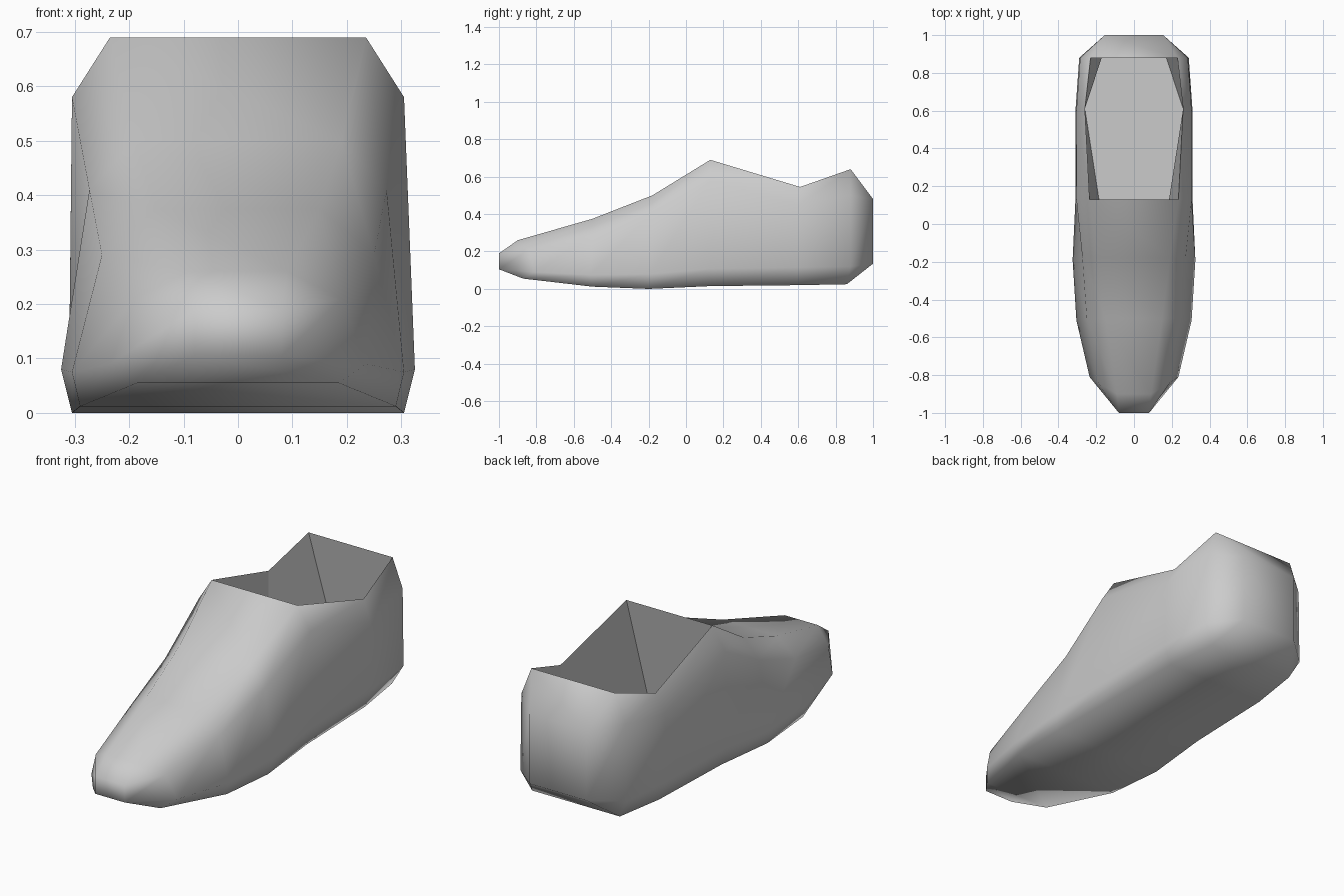
import bpy
import bmesh

cube = bpy.data.objects.get("Cube")
if cube:
    bpy.data.objects.remove(cube, do_unlink=True)

grey = bpy.data.materials.new("light_grey")
grey.use_nodes = True
COLOR = (0.6, 0.6, 0.6, 1)
grey.diffuse_color = COLOR
grey.node_tree.nodes["Principled BSDF"].inputs["Base Color"].default_value = COLOR


def mirrored(half):
    """Close a half section into a full one across x = 0."""
    return half + [(-x, y, z) for x, y, z in reversed(half)]


def finish(bm, name, smooth):
    bmesh.ops.remove_doubles(bm, verts=bm.verts, dist=0.0001)
    mesh = bpy.data.meshes.new(name)
    for face in bm.faces:
        face.smooth = smooth
    bm.to_mesh(mesh)
    bm.free()
    mesh.materials.append(grey)
    obj = bpy.data.objects.new(name, mesh)
    bpy.context.collection.objects.link(obj)
    return obj


# Half sections from toe to heel: sole bottom, sole edge, shoulder, top
SECTIONS = [
    [(.08, -1, .105), (.08, -1, .105), (.08, -1, .19), (.08, -1, .19)],
    [(.185, -.87, .055), (.235, -.81, .09), (.19, -.84, .21), (.09, -.9, .26)],
    [(.29, -.5, .012), (.305, -.51, .075), (.25, -.5, .29), (.15, -.5, .375)],
    [(.305, -.2, 0), (.325, -.19, .08), (.273, -.18, .41), (.19, -.18, .5)],
    [(.285, .13, .015), (.31, .13, .108), (.305, .13, .58), (.235, .13, .69)],
    [(.275, .6, .02), (.31, .6, .115), (.305, .6, .45), (.26, .61, .545)],
    [(.24, .86, .025), (.29, .88, .12), (.285, .88, .5), (.23, .88, .64)],
    [(.155, 1, .135), (.155, 1, .135), (.155, 1, .48), (.155, 1, .48)],
]
OPEN_SPANS = (4, 5)  # foot opening
TOP = 3

# Outer shell lofted through the sections
bm = bmesh.new()
rings = [[bm.verts.new(p) for p in mirrored(s)] for s in SECTIONS]
count = len(rings[0])
for i, (a, b) in enumerate(zip(rings, rings[1:])):
    for j in range(count):
        if j == TOP and i in OPEN_SPANS:
            continue
        k = (j + 1) % count
        bm.faces.new((a[j], a[k], b[k], b[j]))
bm.faces.new(rings[0])
bm.faces.new(reversed(rings[-1]))
bmesh.ops.remove_doubles(bm, verts=bm.verts, dist=0.0001)
bmesh.ops.recalc_face_normals(bm, faces=bm.faces)
finish(bm, "shoe_shell", True)

# Flat-sided lining from the rim down to the insole
rim_half = [s[TOP] for s in SECTIONS[4:7]]
floor_half = [(.17, .03, .12), (.26, .61, .12), (.145, .96, .12)]
bm = bmesh.new()
rim = [bm.verts.new(p) for p in mirrored(rim_half)]
floor = [bm.verts.new(p) for p in mirrored(floor_half)]
for j in range(len(rim)):
    k = (j + 1) % len(rim)
    bm.faces.new((rim[k], rim[j], floor[j], floor[k]))
insole = bm.faces.new(floor)
bmesh.ops.recalc_face_normals(bm, faces=bm.faces)
insole.normal_update()
if insole.normal.z < 0:
    bmesh.ops.reverse_faces(bm, faces=bm.faces)
finish(bm, "shoe_lining", False)
